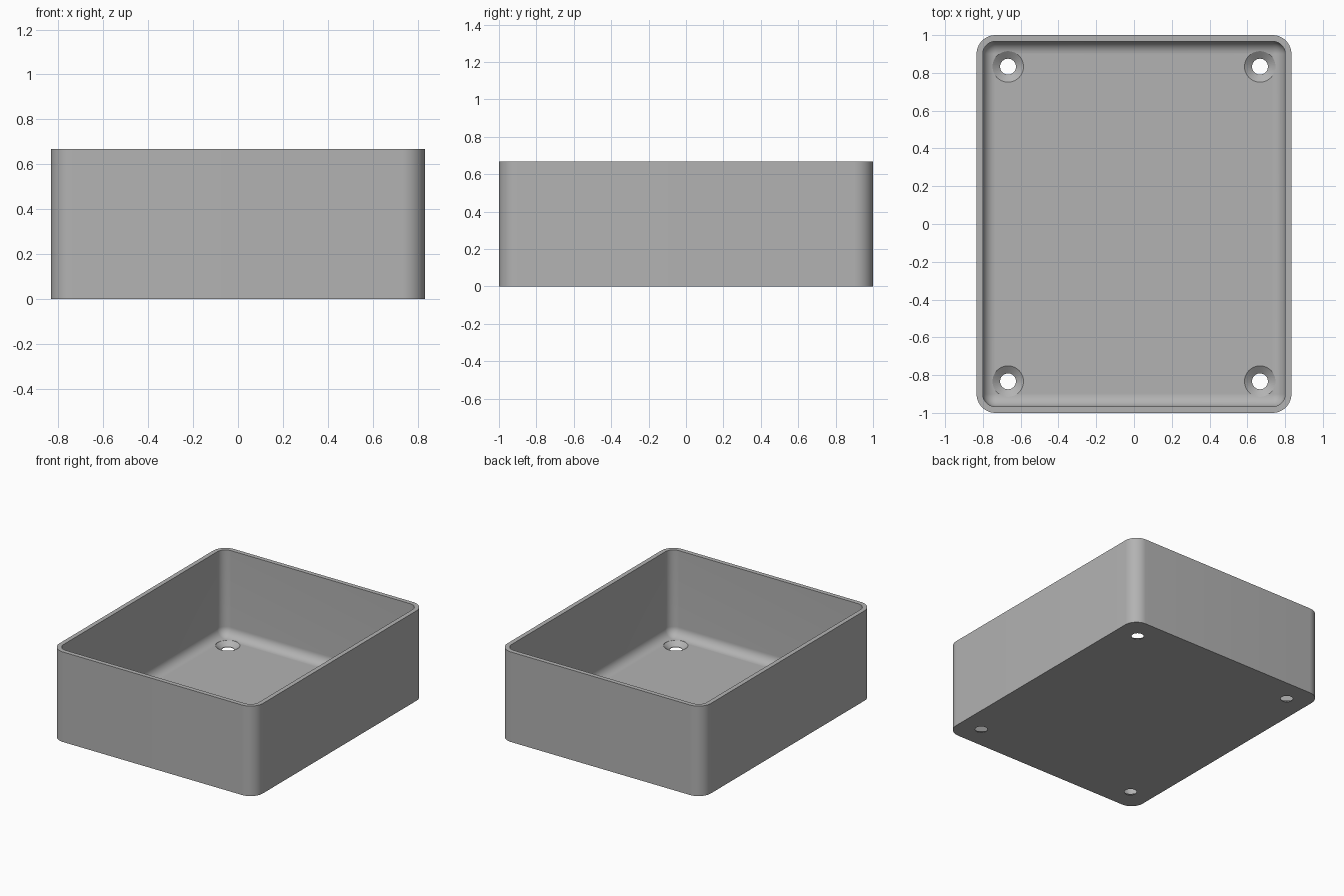
import bpy
import bmesh
from math import cos, sin, pi

cube = bpy.data.objects.get("Cube")
if cube:
    bpy.data.objects.remove(cube)

WIDTH, DEPTH, HEIGHT = 1.667, 2.0, 0.667
WALL, FLOOR = 0.033, 0.033
CORNER, FILLET, STEPS = 0.1, 0.067, 12

grey = bpy.data.materials.new("grey plastic")
grey.use_nodes = True
colour = (0.45, 0.45, 0.45, 1)
grey.diffuse_color = colour
grey.node_tree.nodes["Principled BSDF"].inputs["Base Color"].default_value = colour


def rounded_loop(bm, inset, z):
    """Ring of vertices around a rounded rectangle, inset from the outside."""
    radius = max(CORNER - inset, 0.0005)
    x, y = WIDTH / 2 - inset - radius, DEPTH / 2 - inset - radius
    ring = []
    for quarter, (sx, sy) in enumerate([(1, 1), (-1, 1), (-1, -1), (1, -1)]):
        for i in range(STEPS + 1):
            a = (quarter + i / STEPS) * pi / 2
            ring.append(bm.verts.new((sx * x + radius * cos(a), sy * y + radius * sin(a), z)))
    return ring


def lathe_loop(bm, radius, z, sides=48):
    return [bm.verts.new((radius * cos(2 * pi * i / sides), radius * sin(2 * pi * i / sides), z))
            for i in range(sides)]


def skin(name, make_loop, profile):
    """Closed solid bridged through one loop per profile point."""
    bm = bmesh.new()
    loops = [make_loop(bm, size, z) for size, z in profile]
    for low, high in zip(loops, loops[1:]):
        n = len(low)
        for i in range(n):
            bm.faces.new((low[i], low[(i + 1) % n], high[(i + 1) % n], high[i]))
    bm.faces.new(loops[0][::-1])
    bm.faces.new(loops[-1])
    bmesh.ops.recalc_face_normals(bm, faces=bm.faces)
    mesh = bpy.data.meshes.new(name)
    bm.to_mesh(mesh)
    bm.free()
    mesh.materials.append(grey)
    obj = bpy.data.objects.new(name, mesh)
    bpy.context.collection.objects.link(obj)
    return obj


# Tray shell: outside wall, rim, inside wall, rounded floor edge
profile = [(0, 0), (0, HEIGHT), (WALL, HEIGHT)]
for i in range(STEPS + 1):
    a = i / STEPS * pi / 2
    profile.append((WALL + FILLET * (1 - cos(a)), FLOOR + FILLET * (1 - sin(a))))
tray = skin("tray", rounded_loop, profile)

# Countersunk screw holes near the corners
for sx in (-1, 1):
    for sy in (-1, 1):
        cutter = skin("screw_hole_cutter", lathe_loop,
                      [(0.042, -0.1), (0.042, 0.004), (0.082, FLOOR), (0.082, 0.2)])
        cutter.location = (sx * 0.667, sy * 0.833, 0)
        cutter.hide_render = True
        cutter.hide_set(True)
        cut = tray.modifiers.new("screw hole", 'BOOLEAN')
        cut.object = cutter
        cut.solver = 'EXACT'

# Smooth curves with sharp edges
bpy.context.view_layer.objects.active = tray
tray.select_set(True)
bpy.ops.object.shade_smooth_by_angle(angle=pi / 6)
for cut in [m.name for m in tray.modifiers if m.type == 'BOOLEAN']:
    bpy.ops.object.modifier_apply(modifier=cut)
